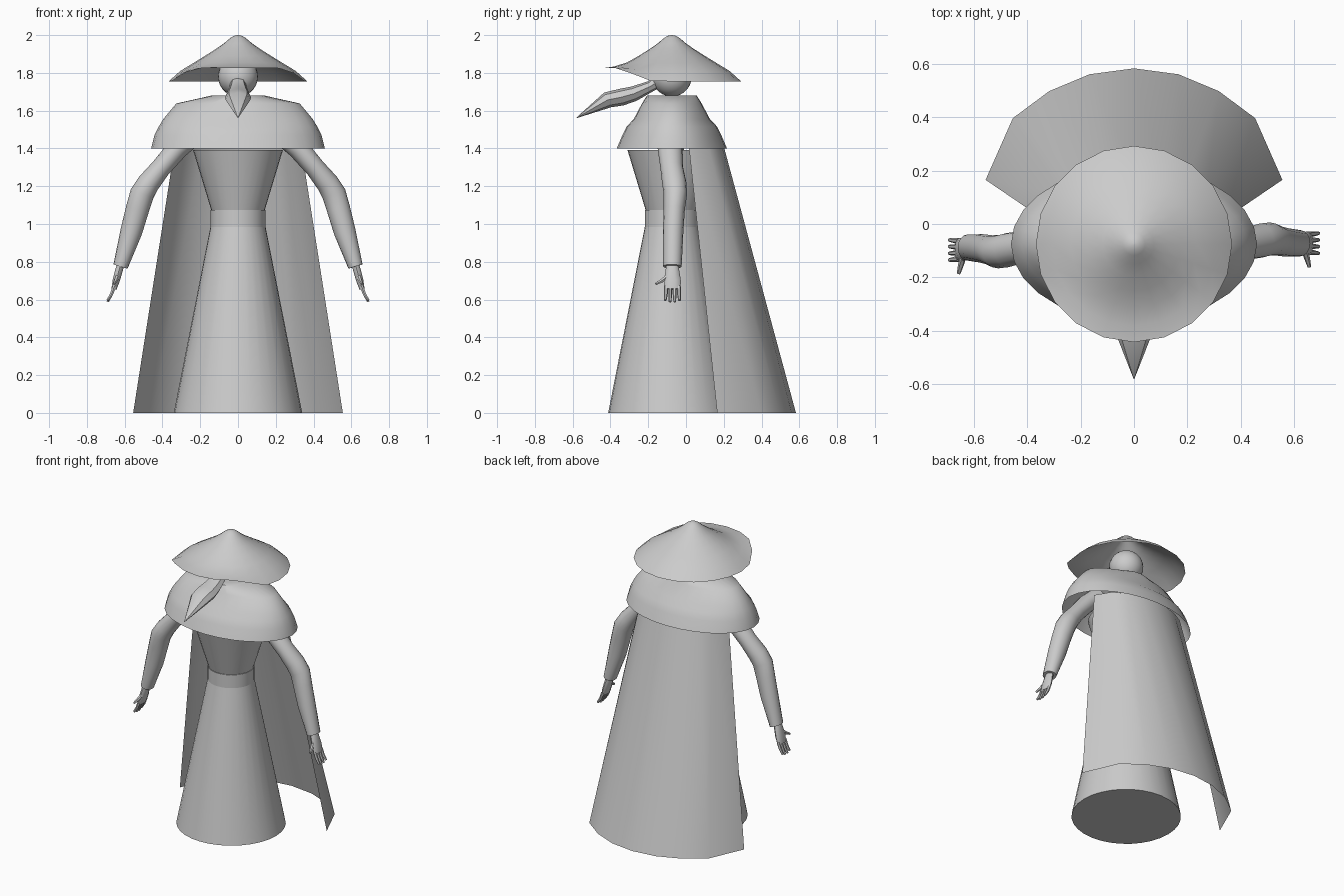
import bpy, bmesh, math
from mathutils import Vector

if "Cube" in bpy.data.objects:
    bpy.data.objects.remove(bpy.data.objects["Cube"])

CY = -0.075  # y of the body axis


def finish(name, bm, angle=40):
    bmesh.ops.recalc_face_normals(bm, faces=bm.faces[:])
    me = bpy.data.meshes.new(name)
    bm.to_mesh(me)
    bm.free()
    ob = bpy.data.objects.new(name, me)
    bpy.context.collection.objects.link(ob)
    bpy.ops.object.select_all(action='DESELECT')
    ob.select_set(True)
    bpy.context.view_layer.objects.active = ob
    bpy.ops.object.shade_smooth_by_angle(angle=math.radians(angle))
    return ob


def skin_rings(name, rings, cap_start, cap_end, closed=True, angle=40):
    """Bridge rows of points that all have the same count."""
    bm = bmesh.new()
    rows = [[bm.verts.new(p) for p in r] for r in rings]
    n = len(rows[0])
    for a, b in zip(rows, rows[1:]):
        for i in range(n if closed else n - 1):
            j = (i + 1) % n
            bm.faces.new((a[i], a[j], b[j], b[i]))
    if cap_start:
        bm.faces.new(rows[0])
    if cap_end:
        bm.faces.new(rows[-1])
    bmesh.ops.remove_doubles(bm, verts=bm.verts[:], dist=1e-5)
    return finish(name, bm, angle)


def lathe(name, profile, n, bottom, top, lift=lambda r, y: 0):
    """Stack of horizontal ellipses (rx, ry, z)."""
    rings = []
    for rx, ry, z in profile:
        ring = []
        for i in range(n):
            a = 2 * math.pi * i / n - math.pi / 2
            y = CY + ry * math.sin(a)
            ring.append((rx * math.cos(a), y, z + lift(rx, y)))
        rings.append(ring)
    return skin_rings(name, rings, bottom, top)


def loft(name, sections, n, side, angle=50):
    """Tube through (x, y, z, half_width along side, half_thickness)."""
    pts = [Vector(s[:3]) for s in sections]
    rings = []
    for k, s in enumerate(sections):
        t = (pts[min(k + 1, len(pts) - 1)] - pts[max(k - 1, 0)]).normalized()
        u = Vector(side)
        u = (u - t * u.dot(t)).normalized()
        v = t.cross(u)
        rings.append([pts[k] + u * s[3] * math.cos(2 * math.pi * i / n)
                      + v * s[4] * math.sin(2 * math.pi * i / n) for i in range(n)])
    return skin_rings(name, rings, True, True, angle=angle)


# robe: skirt, belt, flared torso
lathe("skirt", [(.34, .337, 0), (.145, .142, .99)], 32, True, True)
lathe("belt", [(.146, .143, .985), (.146, .143, 1.075)], 32, True, True)
lathe("torso", [(.142, .139, 1.075), (.238, .235, 1.392)], 32, True, True)

# shoulder capelet, open below
lathe("capelet", [(.46, .292, 1.40), (.442, .262, 1.47), (.42, .24, 1.515), (.396, .202, 1.555),
                  (.327, .158, 1.638), (.14, .132, 1.68)], 28, False, True)

# head
bm = bmesh.new()
bmesh.ops.create_uvsphere(bm, u_segments=24, v_segments=14, radius=.106)
bmesh.ops.translate(bm, verts=bm.verts[:], vec=(0, CY, 1.781))
finish("head", bm)


# hat: hollow cone with the front brim bent up
def brim_lift(r, y):
    return .07 * (r / .367) ** 6 * min(1, max(0, (-.18 - y) / .18))


hat = [(.367, 1.755), (.306, 1.81), (.237, 1.852), (.175, 1.89), (.118, 1.926),
       (.075, 1.956), (.042, 1.984), (.022, 1.996), (.004, 2.0)]
lathe("hat", [(r, r, z) for r, z in hat], 20, False, True, brim_lift)

# pointed beard
loft("beard", [(0, -.13, 1.765, .035, .035), (0, -.19, 1.728, .045, .03),
               (0, -.275, 1.69, .06, .04), (0, -.34, 1.672, .069, .045),
               (0, -.415, 1.657, .066, .043), (0, -.578, 1.563, .002, .002)],
     8, (1, 0, 0), 35)

# cloak: thin sheet around the back
half = [(.555, .165), (.453, .396), (.317, .497), (.166, .56)]
hem = [(-x, y) for x, y in half] + [(0, .582)] + [(x, y) for x, y in reversed(half)]
H = 1.42
collar = [(x * .6, .014 + (y - .165) * .44, H) for x, y in hem]
skin_rings("cloak", [[(x, y, 0) for x, y in hem], collar], False, False, closed=False)

# arms: elbow swings back on one side and forward on the other
for label, s, dy, bend in (("right", 1, 0, 1), ("left", -1, -.025, -1)):
    def P(x, y, z, a, b):
        return (s * x, y, z, a, b)
    e = CY - .005
    loft("sleeve_" + label, [
        P(.23, e, 1.48, .066, .06), P(.32, e - .004 * bend, 1.40, .066, .057),
        P(.41, e + .005 * bend, 1.295, .06, .053), P(.475, e + .018 * bend, 1.215, .064, .06),
        P(.508, e + .024 * bend, 1.16, .062, .064), P(.532, e + .018 * bend, 1.08, .056, .062),
        P(.565, e + .012 * bend, .96, .054, .058), P(.622, e + .008 * bend, .775, .049, .039)],
        16, (0, 1, 0))
    h = CY + .003 + dy
    loft("palm_" + label, [
        P(.617, h, .80, .03, .02), P(.63, h, .755, .036, .021), P(.645, h, .70, .045, .02),
        P(.657, h, .655, .043, .014)], 10, (0, 1, 0))
    for i in range(4):
        fy = h + (i - 1.5) * .023
        tip = .588 + (.008 if i in (0, 3) else 0)
        loft(f"finger_{label}_{i + 1}", [
            P(.654, fy, .67, .01, .011), P(.669, fy, .63, .01, .01),
            P(.69, fy + (i - 1.5) * .002, tip, .007, .007)], 6, (0, 1, 0))
    loft("thumb_" + label, [
        P(.638, h - .025, .725, .012, .012), P(.647, h - .055, .70, .011, .011),
        P(.656, h - .088, .683, .007, .007)], 6, (1, 0, 0))
